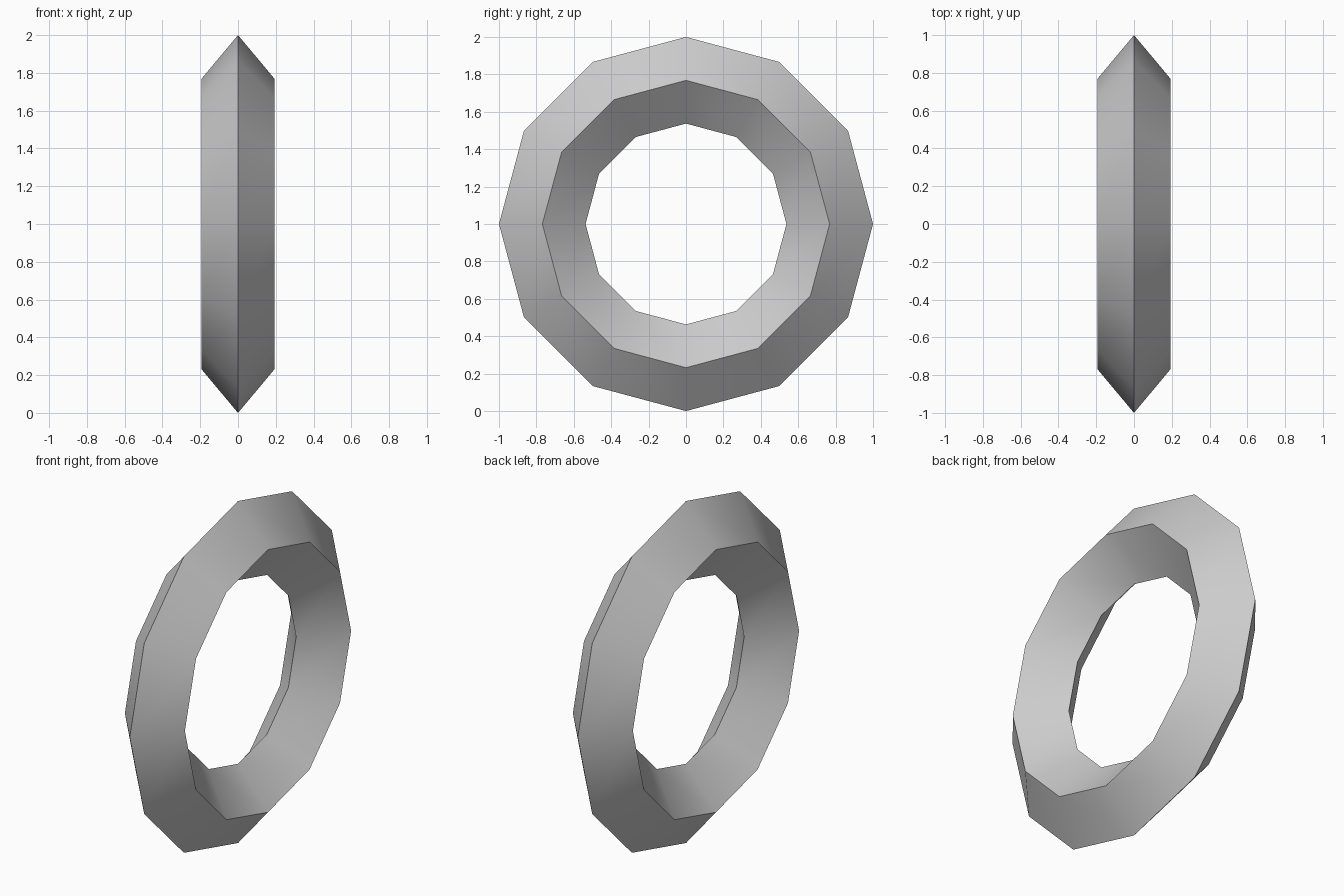
import bpy, bmesh
from math import sin, cos, radians, pi

if "Cube" in bpy.data.objects:
    bpy.data.objects.remove(bpy.data.objects["Cube"])

SIDES = 12
# diamond cross-section: (x, radius)
PROFILE = [(0, 1.0), (0.194, 0.768), (0, 0.537), (-0.194, 0.768)]

# ring: sweep the diamond around the x axis
bm = bmesh.new()
loops = []
for i in range(SIDES):
    a = 2 * pi * i / SIDES
    loops.append([bm.verts.new((x, r * sin(a), 1 + r * cos(a))) for x, r in PROFILE])
for i in range(SIDES):
    here, nxt = loops[i], loops[(i + 1) % SIDES]
    for j in range(4):
        k = (j + 1) % 4
        bm.faces.new((here[j], here[k], nxt[k], nxt[j]))
bmesh.ops.recalc_face_normals(bm, faces=bm.faces[:])

mesh = bpy.data.meshes.new("ring")
bm.to_mesh(mesh)
bm.free()
ring = bpy.data.objects.new("ring", mesh)
bpy.context.collection.objects.link(ring)

# smooth around the ring, sharp along its ridges
bpy.context.view_layer.objects.active = ring
ring.select_set(True)
bpy.ops.object.shade_smooth_by_angle(angle=radians(35))
